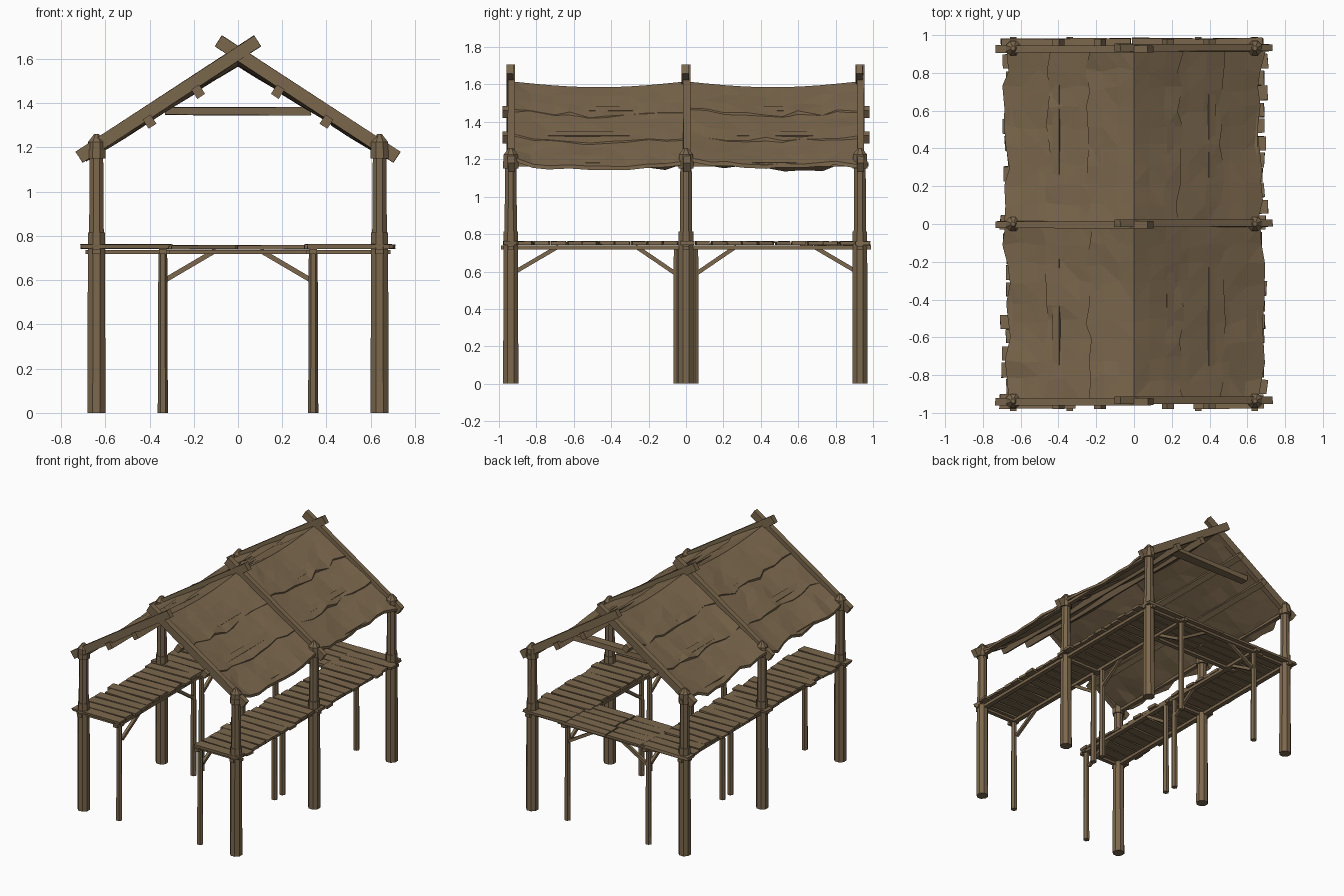
import bpy, bmesh, math, random
from mathutils import Vector, Matrix

if "Cube" in bpy.data.objects:
    bpy.data.objects.remove(bpy.data.objects["Cube"])

random.seed(4)
wood = bpy.data.materials.new("weathered wood brown")
wood.diffuse_color = (0.2, 0.138, 0.075, 1)
wood.use_nodes = True
wood.node_tree.nodes["Principled BSDF"].inputs["Base Color"].default_value = wood.diffuse_color


def finish(bm, name):
    me = bpy.data.meshes.new(name)
    bmesh.ops.recalc_face_normals(bm, faces=bm.faces[:])
    bm.to_mesh(me)
    bm.free()
    me.materials.append(wood)
    ob = bpy.data.objects.new(name, me)
    bpy.context.collection.objects.link(ob)
    return ob


def beam(bm, a, b, w, h, jit=0.0):
    """Rectangular timber from a to b, w wide and h deep, with optional rough corners."""
    a, b = Vector(a), Vector(b)
    d = b - a
    rot = d.to_track_quat('X', 'Z').to_matrix().to_4x4()
    m = Matrix.Translation((a + b) / 2) @ rot @ Matrix.Diagonal((d.length, w, h, 1))
    vs = bmesh.ops.create_cube(bm, size=1, matrix=m)['verts']
    for v in vs:
        v.co += Vector((random.uniform(-jit, jit), random.uniform(-jit, jit),
                        random.uniform(-jit, jit) * 0.3))


def log(bm, x, y, z0, z1, r0, r1, n=8):
    """Upright faceted post section."""
    m = Matrix.Translation((x, y, (z0 + z1) / 2)) @ Matrix.Rotation(math.pi / n, 4, 'Z')
    bmesh.ops.create_cone(bm, cap_ends=True, segments=n, radius1=r0, radius2=r1,
                          depth=z1 - z0, matrix=m)


YS = (-0.937, 0.0, 0.93)

# six main posts with collars and caps
for s, side in ((-1, "left"), (1, "right")):
    for y, where in zip(YS, ("front", "middle", "back")):
        bm = bmesh.new()
        x = s * 0.64
        log(bm, x, y, 0, 0.75, 0.044, 0.042)
        log(bm, x, y, 0.75, 0.815, 0.042, 0.042)
        log(bm, x, y, 0.80, 1.17, 0.036, 0.033)
        log(bm, x, y, 1.15, 1.19, 0.044, 0.044)
        log(bm, x, y, 1.19, 1.225, 0.041, 0.041)
        log(bm, x, y, 1.225, 1.26, 0.041, 0.012)
        finish(bm, f"{where}_{side}_main_post")

# thin inner posts carrying the deck
for s, side in ((-1, "left"), (1, "right")):
    bm = bmesh.new()
    for y in (-0.94, -0.048, 0.048, 0.935):
        log(bm, s * 0.34, y, 0, 0.73, 0.023, 0.02, 6)
    finish(bm, f"{side}_thin_posts")

# deck joists and diagonal braces
for s, side in ((-1, "left"), (1, "right")):
    bm = bmesh.new()
    for x in (0.34, 0.64):
        beam(bm, (s * x, -0.99, 0.729), (s * x, 0.99, 0.729), 0.035, 0.022)
    for y in YS:
        beam(bm, (s * 0.31, y, 0.728), (s * 0.69, y, 0.728), 0.03, 0.018)
    finish(bm, f"{side}_deck_joists")
    bm = bmesh.new()
    for f in (-1, 1):
        beam(bm, (s * 0.34, f * 0.91, 0.6), (s * 0.34, f * 0.68, 0.735), 0.022, 0.022)
        beam(bm, (s * 0.34, f * 0.05, 0.585), (s * 0.34, f * 0.27, 0.735), 0.022, 0.022)
    beam(bm, (s * 0.33, 0.935, 0.6), (s * 0.10, 0.935, 0.735), 0.022, 0.022)
    finish(bm, f"{side}_deck_braces")
bm = bmesh.new()
for y in (0.64, 0.94):
    beam(bm, (-0.41, y, 0.727), (0.41, y, 0.727), 0.032, 0.018)
finish(bm, "back_deck_joists")

# side deck planks, laid across
for s, side in ((-1, "left"), (1, "right")):
    bm = bmesh.new()
    n = 23
    for i in range(n):
        y = -0.94 + 1.885 * i / (n - 1)
        t = random.uniform(-0.008, 0.008)
        beam(bm, (s * (0.315 + random.uniform(-.015, .015)), y - t, 0.752),
             (s * (0.69 + random.uniform(-.025, .02)), y + t, 0.752), 0.075, 0.02, 0.004)
    finish(bm, f"{side}_deck_planks")

# back walkway planks, laid lengthwise and butted in the middle
bm = bmesh.new()
for i in range(5):
    y = 0.645 + 0.076 * i
    m = random.uniform(-0.02, 0.02)
    beam(bm, (-0.34, y, 0.749), (m - 0.004, y, 0.749), 0.07, 0.018, 0.004)
    beam(bm, (m + 0.004, y, 0.749), (0.34, y, 0.749), 0.07, 0.018, 0.004)
finish(bm, "back_deck_planks")

# crossed rafters
for y, where in zip(YS, ("front", "middle", "back")):
    bm = bmesh.new()
    for s in (-1, 1):
        beam(bm, (s * 0.718, y + s * 0.004, 1.156), (-s * 0.088, y + s * 0.004, 1.682),
             0.038, 0.058, 0.002)
    finish(bm, f"{where}_rafters")

# purlins under the roof and eave beams
for s, side in ((-1, "left"), (1, "right")):
    bm = bmesh.new()
    for x, z in ((0.40, 1.317), (0.18, 1.452)):
        b = bmesh.ops.create_cube(bm, size=1, matrix=Matrix.Translation((s * x, 0, z)) @
                                  Matrix.Rotation(s * math.radians(33), 4, 'Y') @
                                  Matrix.Diagonal((0.042, 1.96, 0.05, 1)))
    beam(bm, (s * 0.64, -0.975, 1.172), (s * 0.64, 0.975, 1.172), 0.03, 0.022)
    finish(bm, f"{side}_purlins")

# rough tie plank below the ridge
bm = bmesh.new()
beam(bm, (-0.33, 0.85, 1.364), (0.33, 0.85, 1.364), 0.07, 0.035, 0.008)
finish(bm, "tie_plank")

# roof covering: overlapping ragged rows on each slope, in two bays
ROWS = ((0.0, 0.245), (0.20, 0.465), (0.42, 0.675))
for s, side in ((-1, "left"), (1, "right")):
    for y0, y1, bay in ((-0.92, -0.012, "front"), (0.012, 0.915, "back")):
        for r, (xa, xb) in enumerate(ROWS):
            bm = bmesh.new()
            nu, nv = 3, 9
            grid = []
            for j in range(nv + 1):
                t = j / nv
                wave = random.uniform(-0.022, 0.022)
                lift = random.uniform(-0.008, 0.012)
                line = []
                for i in range(nu + 1):
                    u = i / nu
                    x = xa + (xb - xa) * u + wave * u * u
                    z = 1.607 - 0.637 * x + (0.014 + lift) * u - 0.03 * math.sin(math.pi * t) * (1 - 0.3 * x)
                    z += (0.006 if r else 0.008) * (1 - u)
                    if 0 < i < nu:
                        z += random.uniform(-0.004, 0.004)
                    y = y0 + (y1 - y0) * t
                    if 0 < j < nv and i:
                        y += random.uniform(-0.02, 0.02)
                    line.append(bm.verts.new((s * x, y, z)))
                grid.append(line)
            for j in range(nv):
                for i in range(nu):
                    q = (grid[j][i], grid[j][i + 1], grid[j + 1][i + 1], grid[j + 1][i])
                    f = bm.faces.new(q if s > 0 else q[::-1])
            bmesh.ops.triangulate(bm, faces=bm.faces[:])
            for f in bm.faces:
                f.normal_update()
                if f.normal.z < 0:
                    f.normal_flip()
            # thicken downward
            top = bm.faces[:]
            low = {v: bm.verts.new(v.co - Vector((0, 0, 0.02))) for v in bm.verts[:]}
            edges = [e for e in bm.edges if e.is_boundary]
            for f in top:
                bm.faces.new([low[v] for v in reversed(f.verts)])
            for e in edges:
                a, b = e.verts
                bm.faces.new((a, b, low[b], low[a]))
            finish(bm, f"{bay}_{side}_roof_row_{r + 1}")
